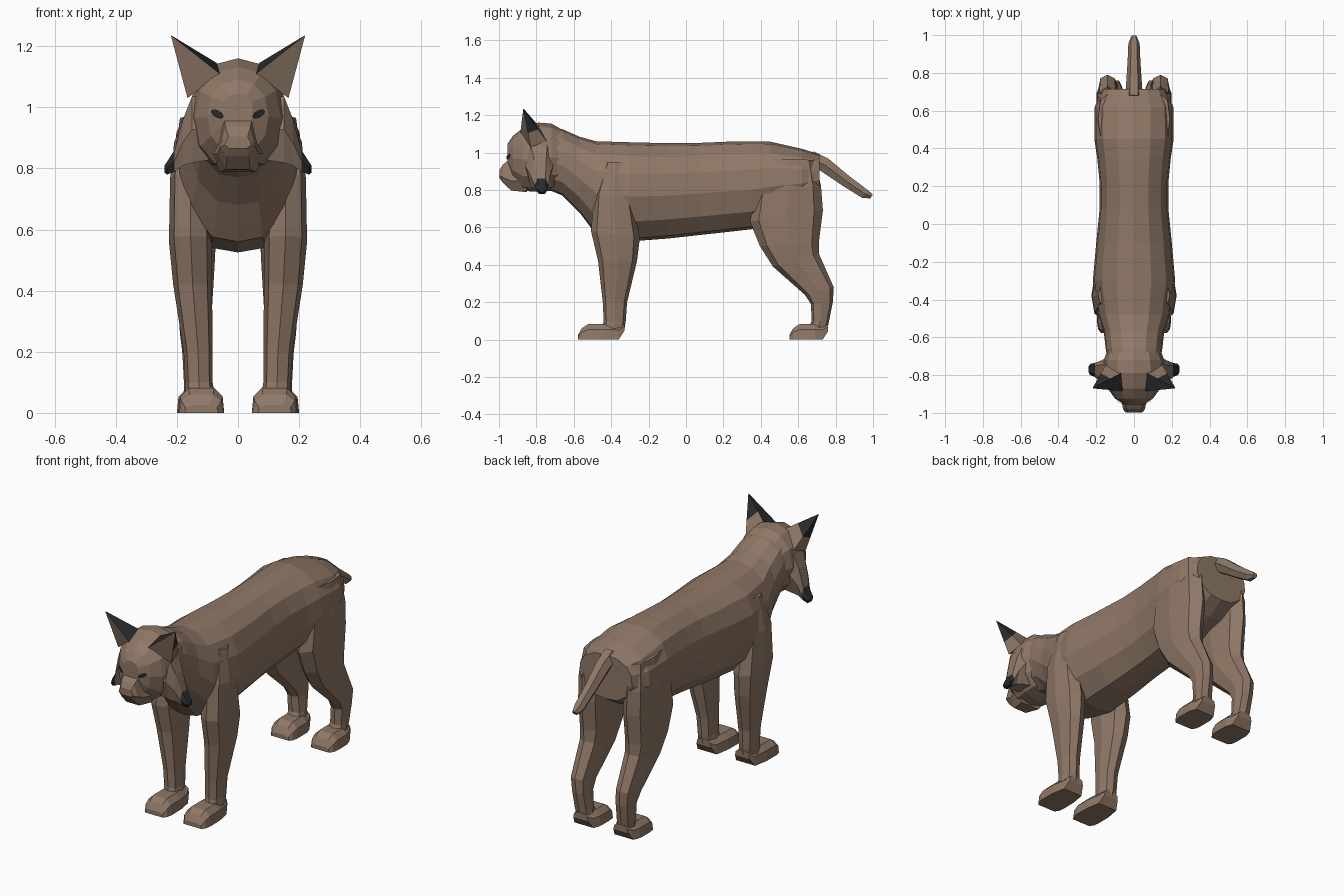
import bpy, bmesh, math
from mathutils import Vector as V
from mathutils.bvhtree import BVHTree

if "Cube" in bpy.data.objects:
    bpy.data.objects.remove(bpy.data.objects["Cube"])


def material(name, rgb):
    m = bpy.data.materials.new(name)
    m.diffuse_color = (*rgb, 1)
    m.use_nodes = True
    m.node_tree.nodes["Principled BSDF"].inputs["Base Color"].default_value = m.diffuse_color
    return m


FUR = material("brown fur", (0.275, 0.188, 0.135))
DARK = material("charcoal fur", (0.022, 0.024, 0.027))


def ring(c, u, v, n=8, p=0.8):
    """Rounded cross-section around c with half axes u and v."""
    pts = []
    for i in range(n):
        a = 2 * math.pi * i / n
        k, s = math.cos(a), math.sin(a)
        k = math.copysign(abs(k) ** p, k) if abs(k) > 1e-6 else 0
        s = math.copysign(abs(s) ** p, s) if abs(s) > 1e-6 else 0
        pts.append(V(c) + V(u) * k + V(v) * s)
    return pts


def loft(name, rings, mirror=False, dark=None):
    """Skin a list of rings, cap both ends, colour faces by rule."""
    bm = bmesh.new()
    vs = [[bm.verts.new(p) for p in r] for r in rings]
    n = len(vs[0])
    for a, b in zip(vs, vs[1:]):
        for i in range(n):
            j = (i + 1) % n
            bm.faces.new((a[i], a[j], b[j], b[i]))
    bm.faces.new(vs[0])
    bm.faces.new(vs[-1])
    bmesh.ops.recalc_face_normals(bm, faces=bm.faces)
    for f in bm.faces:
        f.normal_update()
        if dark and dark(f):
            f.material_index = 1
    me = bpy.data.meshes.new(name)
    bm.to_mesh(me)
    bm.free()
    return add(name, me, mirror)


def add(name, me, mirror):
    me.materials.append(FUR)
    me.materials.append(DARK)
    ob = bpy.data.objects.new(name, me)
    bpy.context.collection.objects.link(ob)
    if mirror:
        ob.modifiers.new("mirror", 'MIRROR').use_mirror_merge = False
    return ob


# Torso and neck: half section (x, z fractions) swept along y
half = [(0, 1), (.42, .97), (.78, .86), (.96, .68), (1, .45), (.82, .2), (.42, .03), (0, 0)]
section = half + [(-x, z) for x, z in half[-2:0:-1]]
body = [  # y, bottom, top, half width
    (-.78, .82, 1.15, .13), (-.66, .77, 1.125, .15), (-.57, .68, 1.085, .16),
    (-.48, .56, 1.06, .19), (-.30, .525, 1.055, .218), (-.10, .54, 1.05, .2),
    (.08, .56, 1.052, .182), (.22, .575, 1.058, .182), (.35, .59, 1.06, .195),
    (.45, .62, 1.058, .21), (.62, .68, 1.02, .208), (.715, .74, .99, .165)]
loft("torso", [[V((x * w, y, b + z * (t - b))) for x, z in section] for y, b, t, w in body])

# Head: rounded rings along y
skull = [(-.955, .93, 1.045, .05), (-.925, .85, 1.09, .1), (-.87, .795, 1.132, .14),
         (-.79, .79, 1.16, .162), (-.72, .795, 1.155, .16), (-.64, .82, 1.11, .13)]
head = loft("head", [ring((0, y, (b + t) / 2), (w, 0, 0), (0, 0, (t - b) / 2), 12, .9)
                     for y, b, t, w in skull])

# Muzzle: blocky, tapering to the nose
snout = [(-.998, .865, .905, .045), (-.98, .84, .935, .058), (-.935, .797, .97, .066),
         (-.85, .788, .98, .095)]
sec = [(-.7, 1), (.7, 1), (.9, .5), (1, .3), (.6, 0), (-.6, 0), (-1, .3), (-.9, .5)]
loft("muzzle", [[V((x * w, y, b + z * (t - b))) for x, z in sec] for y, b, t, w in snout])

# Cheek ruffs: fins flaring outward with dark tips
ruff = [  # x, y front, y back, z bottom, z top
    (.07, -.86, -.70, .82, 1.03), (.15, -.86, -.71, .805, 1.05),
    (.18, -.835, -.725, .80, .97), (.207, -.81, -.735, .785, .865),
    (.232, -.80, -.74, .777, .825), (.241, -.785, -.755, .785, .81)]
loft("cheek_ruff", [ring((x, (a + b) / 2, (c + d) / 2), (0, (b - a) / 2, 0), (0, 0, (d - c) / 2), 6)
                    for x, a, b, c, d in ruff], True,
     lambda f: f.calc_center_median().x > .21)

# Ears: leaning pyramids, dark on the back and inner sides
base = [V(p) for p in ((.165, -.83, 1.03), (.06, -.885, 1.11), (.07, -.79, 1.145), (.15, -.745, 1.06))]
tip = V((.22, -.87, 1.236))


def back_of_ear(f):
    front = base[0].lerp(base[1], .5).lerp(tip, .5)
    c = f.calc_center_median()
    n = (base[1] - base[0]).cross(tip - base[0]).normalized()
    return (c - base[0].lerp(base[0], .35)).length > 0 and abs((c - front).dot(n)) > .004 and c.z > 1.14


loft("ear", [[p.lerp(tip, k) for p in base] for k in (0, .36, .98)], True, back_of_ear)

# Eyes: thin almond plates laid on the head
tree = BVHTree.FromObject(head, bpy.context.evaluated_depsgraph_get())
bm = bmesh.new()


def on_head(x, z):
    hit = tree.ray_cast(V((x, -2, z)), V((0, 1, 0)))[0]
    return bm.verts.new((x, (hit.y if hit else -.92) - .006, z))


rim = [on_head(.068 + .021 * math.cos(a), .978 + .013 * math.sin(a) + .008 * math.cos(a))
       for a in [i * math.pi / 4 for i in range(8)]]
mid = on_head(.068, .978)
for i in range(8):
    bm.faces.new((rim[i], rim[(i + 1) % 8], mid)).material_index = 1
me = bpy.data.meshes.new("eye")
bm.to_mesh(me)
bm.free()
add("eye", me, True)


# Legs: rings spanning a front point and a back point in the side view
def leg(name, rows):
    rings = []
    for yf, zf, yb, zb, x0, x1 in rows:
        f, b = V((0, yf, zf)), V((0, yb, zb))
        rings.append(ring((f + b) / 2 + V(((x0 + x1) / 2, 0, 0)), (f - b) / 2,
                          ((x1 - x0) / 2, 0, 0)))
    loft(name, rings, True)


leg("front_leg", [(-.43, .95, -.32, .95, .1, .19), (-.49, .78, -.285, .76, .09, .222),
                  (-.508, .58, -.247, .54, .085, .226), (-.47, .42, -.262, .42, .085, .212),
                  (-.445, .2, -.315, .2, .083, .178), (-.44, .1, -.322, .1, .083, .173),
                  (-.45, .05, -.33, .05, .075, .175)])
leg("hind_leg", [(.42, .97, .69, .96, .08, .19), (.37, .8, .722, .82, .07, .21),
                 (.342, .63, .732, .69, .07, .21), (.395, .5, .71, .52, .075, .207),
                 (.465, .39, .71, .46, .08, .2), (.635, .24, .79, .28, .09, .19),
                 (.668, .19, .785, .2, .09, .182), (.672, .1, .765, .1, .085, .177),
                 (.65, .05, .755, .05, .075, .175)])

# Paws: flat-soled wedges shared by front and hind legs
foot = [(-1, 0), (-.93, .65), (-.55, 1), (.55, 1), (.93, .65), (1, 0)]
paw = [(-.577, 0, .025, .055), (-.557, 0, .06, .07), (-.525, 0, .082, .075),
       (-.44, 0, .083, .074), (-.36, 0, .08, .06), (-.33, .045, .08, .045)]
for name, dy, dx in (("front_paw", 0, .12), ("hind_paw", 1.13, .125)):
    loft(name, [[V((dx + x * w, y + dy * 1 - (.04 if dy and y > -.4 else 0), b + z * (t - b)))
                 for x, z in foot] for y, b, t, w in paw], True)

# Tail: short tapering stub sloping down
tail = [(.66, .97, .045, .05), (.74, .935, .042, .045), (.86, .845, .034, .036),
        (.955, .78, .03, .03), (.992, .765, .015, .015)]
loft("tail", [ring((0, y, z), (w, 0, 0), (0, .55 * h, .83 * h), 6, 1) for y, z, w, h in tail])
